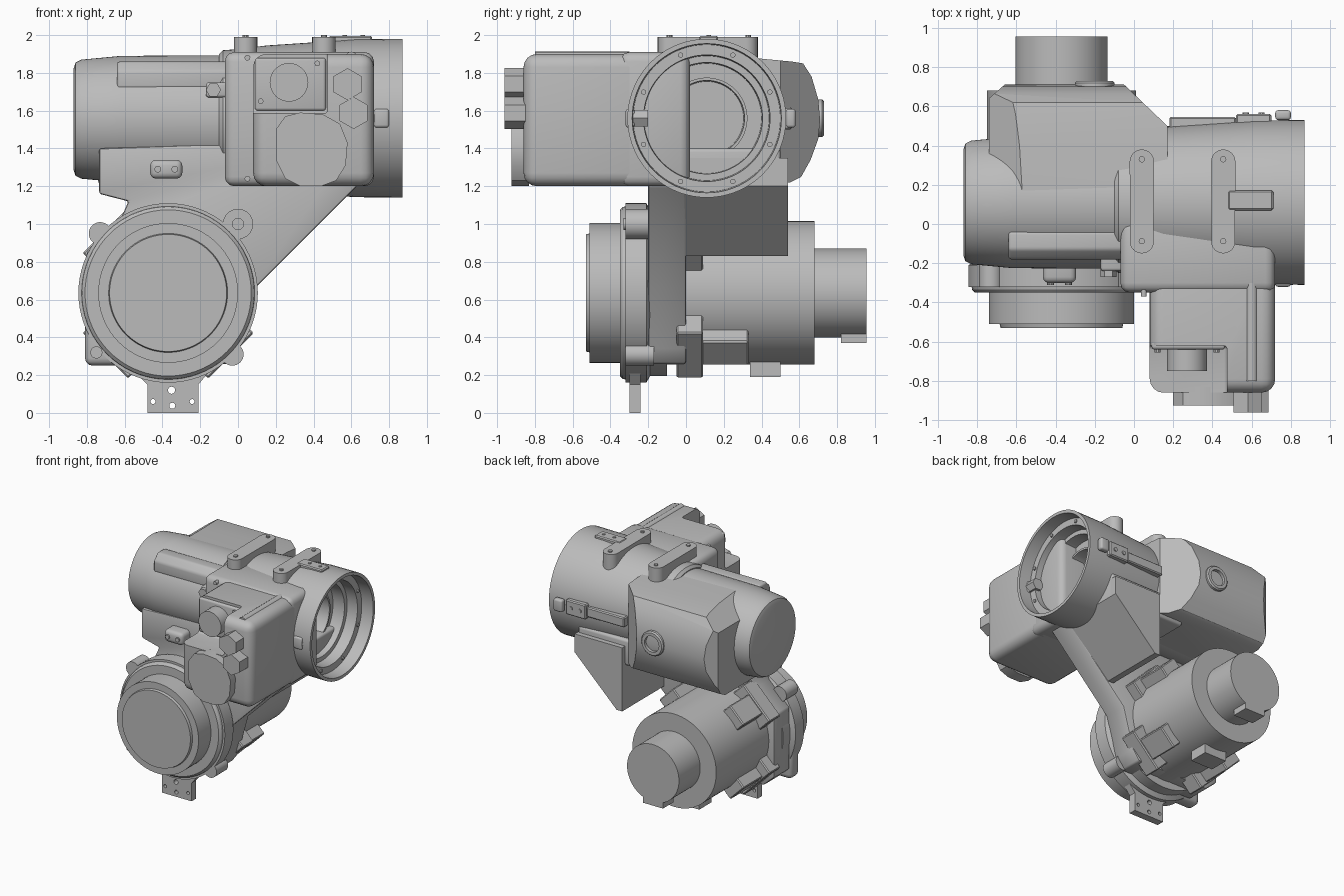
import bpy, bmesh, math
from mathutils import Vector

if "Cube" in bpy.data.objects:
    bpy.data.objects.remove(bpy.data.objects["Cube"], do_unlink=True)

GREY = (0.5, 0.5, 0.5, 1)
metal = bpy.data.materials.new("plain_grey")
metal.use_nodes = True
metal.diffuse_color = GREY
metal.node_tree.nodes["Principled BSDF"].inputs["Base Color"].default_value = GREY
parts = []


def place(axis, t, u, v):
    """Point at distance t along an axis, with u and v across it."""
    return Vector({"x": (t, u, v), "y": (u, t, v), "z": (u, v, t)}[axis])


def finish(name, bm, bevel=0, segments=3):
    bmesh.ops.remove_doubles(bm, verts=bm.verts, dist=1e-5)
    bmesh.ops.recalc_face_normals(bm, faces=bm.faces)
    if bevel:
        sharp = [e for e in bm.edges if len(e.link_faces) == 2 and e.calc_face_angle() > 0.6]
        bmesh.ops.bevel(bm, geom=sharp, offset=bevel, segments=segments,
                        profile=0.5, affect="EDGES", clamp_overlap=True)
    mesh = bpy.data.meshes.new(name)
    bm.to_mesh(mesh)
    bm.free()
    mesh.materials.append(metal)
    obj = bpy.data.objects.new(name, mesh)
    bpy.context.collection.objects.link(obj)
    parts.append(obj)
    return obj


def prism(name, axis, lo, hi, outline, bevel=0, segments=3):
    bm = bmesh.new()
    a = [bm.verts.new(place(axis, lo, u, v)) for u, v in outline]
    b = [bm.verts.new(place(axis, hi, u, v)) for u, v in outline]
    bm.faces.new(a)
    bm.faces.new(b)
    for i in range(len(a)):
        j = (i + 1) % len(a)
        bm.faces.new((a[i], a[j], b[j], b[i]))
    return finish(name, bm, bevel, segments)


def box(name, x, y, z, bevel=0, segments=3):
    return prism(name, "z", z[0], z[1], [(x[0], y[0]), (x[1], y[0]), (x[1], y[1]), (x[0], y[1])],
                 bevel, segments)


def ring(u, v, r, n, turn=0):
    return [(u + r * math.cos(turn + math.tau * i / n), v + r * math.sin(turn + math.tau * i / n))
            for i in range(n)]


def disc(name, axis, lo, hi, u, v, r, n=32, turn=0):
    return prism(name, axis, lo, hi, ring(u, v, r, n, turn))


def lathe(name, axis, u, v, profile, n=72):
    """Turn (distance, radius) pairs around an axis through u, v."""
    bm = bmesh.new()
    loops = [[bm.verts.new(place(axis, t, p, q)) for p, q in ring(u, v, max(r, 1e-4), n)]
             for t, r in profile]
    for a, b in zip(loops, loops[1:]):
        for i in range(n):
            j = (i + 1) % n
            bm.faces.new((a[i], a[j], b[j], b[i]))
    bm.faces.new(loops[0])
    bm.faces.new(loops[-1])
    return finish(name, bm)


def boolean(obj, tool, operation="DIFFERENCE"):
    mod = obj.modifiers.new("cut", "BOOLEAN")
    mod.operation, mod.object, mod.solver = operation, tool, "EXACT"
    bpy.context.view_layer.objects.active = obj
    bpy.ops.object.modifier_apply(modifier=mod.name)
    parts.remove(tool)
    bpy.data.objects.remove(tool, do_unlink=True)


# Upper motor, lying along x
CY, CZ = 0.11, 1.56
lathe("upper_motor", "x", CY, 1.555, [
    (-0.87, 0.0), (-0.87, 0.27), (-0.86, 0.3), (-0.83, 0.315), (-0.62, 0.335), (0.2, 0.34)])
lathe("motor_collar", "x", CY, CZ, [(-0.1, 0.34), (-0.08, 0.36), (0.2, 0.38)])
prism("motor_side_rib", "x", -0.64, -0.05,
      [(-0.04, 1.86), (-0.13, 1.86), (-0.18, 1.81), (-0.18, 1.72), (0, 1.6)], 0.015)

# Open housing with stepped bore
lathe("open_housing", "x", CY, CZ, [
    (-0.05, 0.0), (-0.05, 0.36), (0.15, 0.385), (0.45, 0.405), (0.62, 0.418), (0.87, 0.42),
    (0.87, 0.395), (0.77, 0.39), (0.77, 0.335), (0.68, 0.33), (0.68, 0.295), (0.58, 0.29),
    (0.58, 0.215), (0.61, 0.215), (0.61, 0.2), (0.5, 0.195), (0.5, 0.0)])
for u, v in ring(CY, CZ, 0.362, 8, math.pi / 8 * 1):
    disc("bore_bolt", "x", 0.76, 0.78, u, v, 0.014, 10)
for sy in (-0.32, 0.53):
    box("rim_tab", (0.72, 0.8), (sy, sy + 0.05), (1.51, 1.61), 0.015)

# Rear gear housing: plan outline trimmed by side profile
gear = prism("rear_gear_housing", "z", 1.1, 2.0, [
    (-0.74, 0.1), (-0.74, 0.64), (-0.66, 0.71), (-0.05, 0.71), (0.17, 0.5), (0.17, 0.1)])
side = prism("side_profile", "x", -1, 1, [
    (0.05, 1.89), (0.4, 1.875), (0.56, 1.86), (0.62, 1.85), (0.665, 1.78), (0.7, 1.66),
    (0.71, 1.55), (0.7, 1.45), (0.66, 1.34), (0.61, 1.25), (0.55, 1.22), (0.05, 1.22)])
boolean(gear, side, "INTERSECT")
corner = prism("end_slope", "y", -1, 1, [(-0.8, 2), (-0.8, 1.7), (-0.74, 1.76), (-0.57, 1.885), (-0.57, 2)])
boolean(gear, corner)
lathe("rear_plug", "y", -0.2, CZ, [(0.66, 0.1), (0.72, 0.1), (0.73, 0.09), (0.73, 0.065),
                                   (0.69, 0.065), (0.69, 0.0)], 24)

# Front gearbox
box("gearbox_flange", (-0.07, 0.72), (-0.35, 0.02), (1.2, 1.91), 0.05)
gearbox = box("front_gearbox", (0.08, 0.72), (-0.86, -0.2), (1.2, 1.9), 0.07, 4)
boolean(gearbox, box("corner_recess", (0, 0.475), (-1, -0.62), (1.585, 2.1), 0.02))
box("recess_plate", (0.09, 0.465), (-0.64, -0.6), (1.6, 1.88), 0.015)
disc("recess_knob", "y", -0.75, -0.62, 0.27, 1.75, 0.102)
for x, z in ((0.12, 1.65), (0.42, 1.85)):
    disc("plate_bolt", "y", -0.655, -0.63, x, z, 0.015, 10)
prism("front_cover", "y", -0.925, -0.83, [
    (0.2, 1.5), (0.25, 1.57), (0.33, 1.59), (0.45, 1.58), (0.54, 1.53), (0.58, 1.43),
    (0.57, 1.31), (0.52, 1.23), (0.44, 1.2), (0.33, 1.2), (0.25, 1.24), (0.2, 1.34)])
for x, z in ((0.58, 1.74), (0.612, 1.588)):
    disc("hex_plug", "y", -0.96, -0.8, x, z, 0.085, 6, math.pi / 6)
for x, z in ((0.05, 1.88), (0.05, 1.24), (0.6, 1.88), (0.6, 1.235)):
    disc("flange_bolt", "y", -0.37 if x < 0.1 else -0.8, -0.3, x, z, 0.032 if x > 0.1 else 0.015, 16)
disc("front_side_bolt", "y", -0.31, -0.2, 0.76, CZ, 0.05, 6)
disc("motor_front_bolt", "y", -0.27, -0.1, -0.13, 1.71, 0.04, 6)
box("motor_front_lug", (-0.17, -0.05), (-0.24, -0.05), (1.67, 1.75), 0.015)

# Lifting bars on top
for x in (0.04, 0.455):
    outline = ring(0, 0, 0.062, 24)
    outline = [(x + u, v + (0.318 if i <= 12 else -0.088)) for i, (u, v) in enumerate(outline)]
    prism("lifting_bar", "z", 1.85, 1.99, outline)
    for y in (-0.088, 0.33):
        disc("bar_bolt", "z", 1.97, 2.0, x, y, 0.016, 10)
box("bar_branch", (0.48, 0.71), (0.07, 0.17), (1.93, 1.995), 0.008, 1)
for x in (0.565, 0.66):
    disc("branch_bolt", "z", 1.98, 2.0, x, 0.12, 0.012, 10)

# Pads at the back of the open housing
box("rear_strip", (0.18, 0.52), (0.48, 0.545), (1.52, 1.6), 0.008, 1)
box("rear_pad", (0.52, 0.7), (0.48, 0.56), (1.5, 1.62), 0.008, 1)
for x in (0.57, 0.65):
    disc("rear_pad_bolt", "y", 0.55, 0.568, x, CZ, 0.016, 10)

# Bracket arm joining the two drives
prism("bracket_arm", "y", -0.2, 0.0, [
    (-0.735, 1.4), (-0.735, 1.16), (-0.58, 1.12), (-0.62, 1.03), (-0.8, 0.85), (-0.8, 0.35),
    (-0.7, 0.26), (-0.05, 0.26), (0.01, 0.34), (0.1, 0.67), (0.63, 1.2), (0.63, 1.45)], 0.012, 2)
prism("bracket_gusset", "y", -0.05, 0.54, [
    (0.25, 0.83), (0.63, 1.2), (0.63, 1.35), (0.2, 1.35), (0.2, 0.83)])
box("bracket_saddle", (-0.05, 0.63), (-0.2, 0.5), (1.19, 1.4), 0.02)
box("arm_boss", (-0.465, -0.295), (-0.3, -0.1), (1.24, 1.34), 0.03)
for x in (-0.425, -0.335):
    disc("boss_bolt", "y", -0.31, -0.29, x, 1.29, 0.018, 10)

# Lower drive: flange and stepped cover
LX, LZ = -0.37, 0.635
lathe("front_flange", "y", LX, LZ, [
    (-0.53, 0.0), (-0.53, 0.31), (-0.51, 0.315), (-0.51, 0.37), (-0.35, 0.37), (-0.35, 0.44),
    (-0.335, 0.455), (-0.32, 0.458), (-0.32, 0.475), (-0.21, 0.475), (-0.19, 0.44), (-0.1, 0.44)])
box("flange_corner", (-0.81, -0.4), (-0.32, -0.2), (0.25, 0.6), 0.04)
for x, z, r in ((0.0, 1.0, 0.08), (-0.03, 0.31, 0.06), (-0.73, 0.95, 0.06)):
    disc("flange_ear", "y", -0.32, -0.17, x, z, r)
for x, z in ((0.0, 1.0), (-0.75, 0.32)):
    disc("ear_bolt", "y", -0.33, -0.3, x, z, 0.032, 20)

# Lower motor and its end cap
lathe("lower_motor", "y", LX, LZ, [
    (-0.1, 0.0), (-0.1, 0.38), (0.68, 0.38), (0.68, 0.235), (0.955, 0.235), (0.955, 0.0)])
for k in range(4):
    a = math.pi / 4 + k * math.pi / 2
    ca, sa = math.cos(a), math.sin(a)
    for lo, hi, reach, w in ((-0.05, 0.09, 0.47, 0.17), (0.05, 0.33, 0.455, 0.09)):
        prism("motor_lug", "y", lo, hi, [
            (LX + r * ca - s * sa, LZ + r * sa + s * ca)
            for r, s in ((0.3, -w), (reach, -w), (reach, w), (0.3, w))], 0.008, 1)
box("motor_terminal", (-0.47, -0.27), (0.34, 0.5), (0.19, 0.35))
box("cap_connector", (-0.46, -0.28), (0.82, 0.955), (0.37, 0.5))

# Foot tab with mounting holes
foot = prism("foot_tab", "y", -0.3, -0.24, [
    (-0.48, 0), (-0.21, 0), (-0.21, 0.15), (-0.16, 0.21), (-0.25, 0.3), (-0.45, 0.3),
    (-0.54, 0.21), (-0.48, 0.15)])
for x, z, r in ((-0.352, 0.12, 0.019), (-0.45, 0.06, 0.013), (-0.348, 0.038, 0.016), (-0.243, 0.06, 0.013)):
    boolean(foot, disc("hole", "y", -0.4, -0.1, x, z, r, 16))

# Smooth round surfaces, keep hard edges
bpy.ops.object.select_all(action="DESELECT")
for obj in parts:
    obj.select_set(True)
bpy.context.view_layer.objects.active = parts[0]
bpy.ops.object.shade_smooth_by_angle(angle=math.radians(32))
